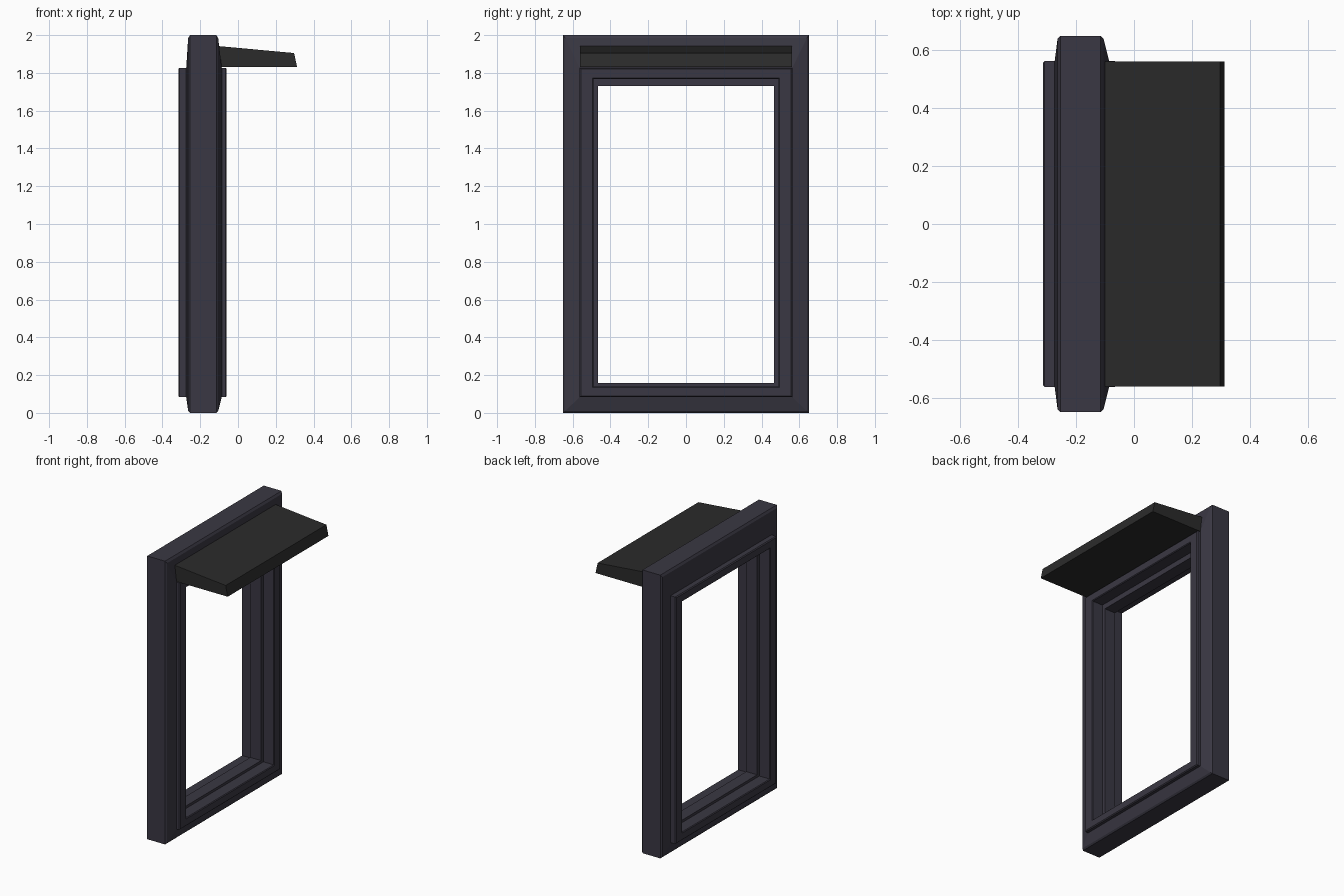
import bpy, bmesh

if "Cube" in bpy.data.objects:
    bpy.data.objects.remove(bpy.data.objects["Cube"])


def material(name, rgb):
    mat = bpy.data.materials.new(name)
    mat.diffuse_color = (*rgb, 1)
    mat.use_nodes = True
    mat.node_tree.nodes["Principled BSDF"].inputs["Base Color"].default_value = mat.diffuse_color
    return mat


def add_object(name, bm, mat):
    bmesh.ops.recalc_face_normals(bm, faces=bm.faces[:])
    mesh = bpy.data.meshes.new(name)
    bm.to_mesh(mesh)
    bm.free()
    mesh.materials.append(mat)
    obj = bpy.data.objects.new(name, mesh)
    bpy.context.collection.objects.link(obj)
    return obj


def ring_frame(name, profile, mat):
    """Sweep a closed profile of (x, half width, bottom z, top z) round a rectangle."""
    bm = bmesh.new()
    loops = [[bm.verts.new((x, sy * y, z)) for sy, z in
              ((-1, lo), (1, lo), (1, hi), (-1, hi))]
             for x, y, lo, hi in profile]
    for a, b in zip(loops, loops[1:] + loops[:1]):
        for i in range(4):
            j = (i + 1) % 4
            bm.faces.new((a[i], a[j], b[j], b[i]))
    return add_object(name, bm, mat)


def extruded_y(name, outline, half, mat):
    bm = bmesh.new()
    face = bm.faces.new([bm.verts.new((x, -half, z)) for x, z in outline])
    ext = bmesh.ops.extrude_face_region(bm, geom=[face])
    moved = [v for v in ext["geom"] if isinstance(v, bmesh.types.BMVert)]
    bmesh.ops.translate(bm, verts=moved, vec=(0, 2 * half, 0))
    return add_object(name, bm, mat)


frame_mat = material("dark_frame", (0.042, 0.039, 0.056))
canopy_mat = material("charcoal", (0.024, 0.024, 0.024))

# Window frame: tapered casing, raised jamb and stepped sash stop
ring_frame("window_frame", [
    (-0.115, 0.65, 0.0, 2.0),
    (-0.105, 0.64, 0.01, 1.985),
    (-0.086, 0.563, 0.083, 1.827),
    (-0.066, 0.563, 0.083, 1.827),
    (-0.06, 0.557, 0.089, 1.821),
    (-0.06, 0.495, 0.135, 1.773),
    (-0.065, 0.49, 0.14, 1.768),
    (-0.145, 0.49, 0.14, 1.768),
    (-0.145, 0.465, 0.158, 1.73),
    (-0.23, 0.465, 0.158, 1.73),
    (-0.23, 0.49, 0.14, 1.768),
    (-0.31, 0.49, 0.14, 1.768),
    (-0.315, 0.495, 0.135, 1.773),
    (-0.315, 0.557, 0.089, 1.821),
    (-0.309, 0.563, 0.083, 1.827),
    (-0.274, 0.563, 0.083, 1.827),
    (-0.264, 0.64, 0.01, 1.985),
    (-0.254, 0.65, 0.0, 2.0),
], frame_mat)

# Sloping canopy over the window
extruded_y("canopy", [(-0.105, 1.83), (0.313, 1.83), (0.297, 1.905), (-0.105, 1.942)],
           0.562, canopy_mat)
